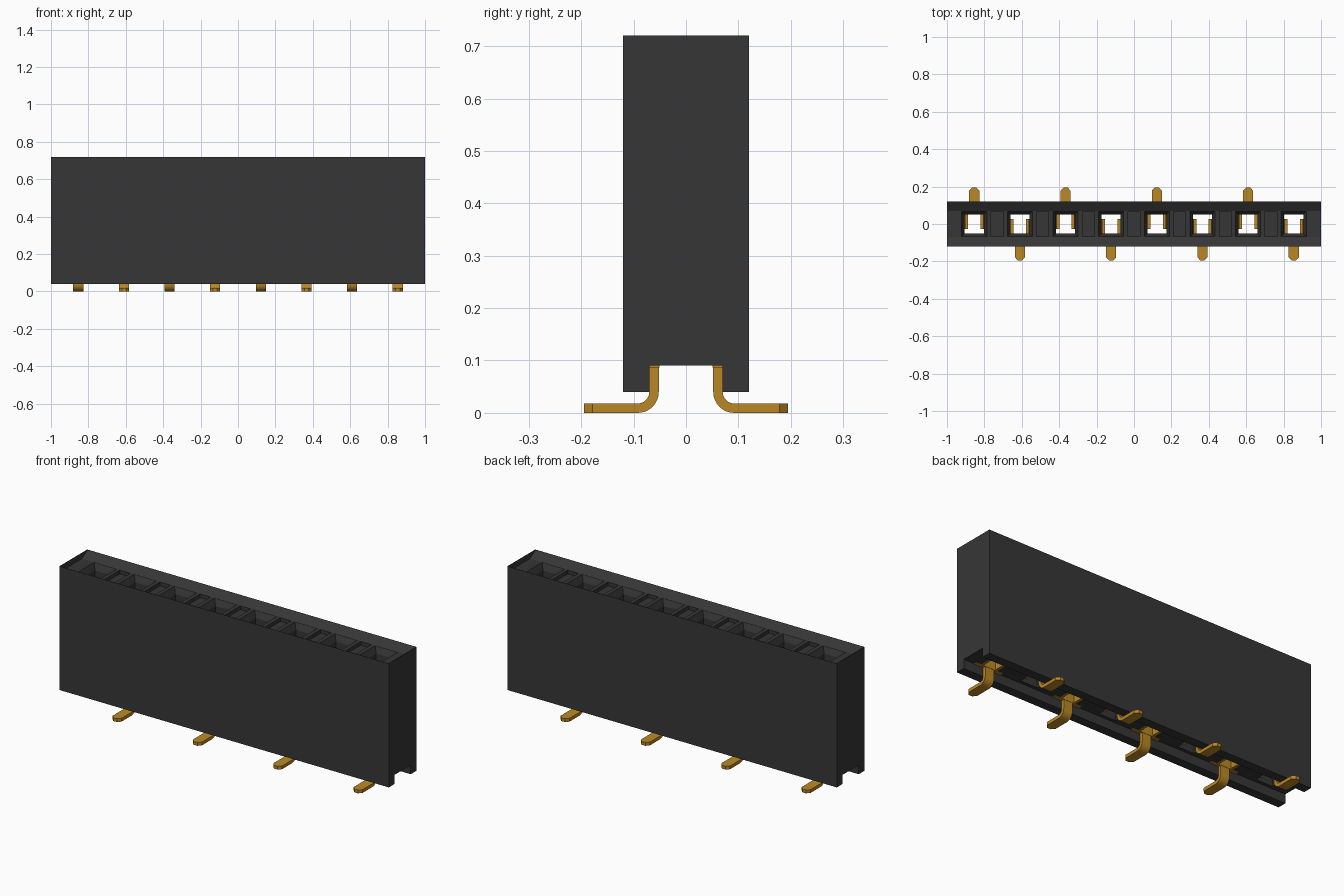
import bpy, bmesh, math
from mathutils import Vector

if "Cube" in bpy.data.objects:
    bpy.data.objects.remove(bpy.data.objects["Cube"], do_unlink=True)

PITCH, COUNT = 0.244, 8
CENTRES = [(i - (COUNT - 1) / 2) * PITCH for i in range(COUNT)]
FLOOR = 0.69


def material(name, rgb, rough):
    m = bpy.data.materials.new(name)
    m.use_nodes = True
    m.diffuse_color = (*rgb, 1)
    bsdf = m.node_tree.nodes["Principled BSDF"]
    bsdf.inputs["Base Color"].default_value = (*rgb, 1)
    bsdf.inputs["Roughness"].default_value = rough
    return m


black = material("black plastic", (0.037, 0.037, 0.037), 0.6)
gold = material("gold metal", (0.49, 0.245, 0.02), 0.5)


def add_prism(bm, first, second):
    """Solid between two matching polygon outlines."""
    a = [bm.verts.new(p) for p in first]
    b = [bm.verts.new(p) for p in second]
    bm.faces.new(a)
    bm.faces.new(b[::-1])
    for i in range(len(a)):
        j = (i + 1) % len(a)
        bm.faces.new((a[j], a[i], b[i], b[j]))


def rect(cx, cy, hx, hy, z):
    return [(cx + sx * hx, cy + sy * hy, z)
            for sx, sy in ((-1, -1), (1, -1), (1, 1), (-1, 1))]


def along_x(bm, outline, x0, x1):
    add_prism(bm, [(x0, y, z) for y, z in outline],
              [(x1, y, z) for y, z in outline])


def finish(bm, name, mat):
    bmesh.ops.recalc_face_normals(bm, faces=bm.faces[:])
    mesh = bpy.data.meshes.new(name)
    bm.to_mesh(mesh)
    bm.free()
    mesh.materials.append(mat)
    ob = bpy.data.objects.new(name, mesh)
    bpy.context.collection.objects.link(ob)
    return ob


# Housing with a channel along its underside
bm = bmesh.new()
half = [(0.07, 0.09), (0.07, 0.04), (0.12, 0.04), (0.12, 0.72)]
along_x(bm, half + [(-y, z) for y, z in reversed(half)], -1, 1)
housing = finish(bm, "housing", black)


def carve(name, bm):
    cutter = finish(bm, name, black)
    cutter.hide_render = True
    mod = housing.modifiers.new(name, "BOOLEAN")
    mod.operation, mod.solver, mod.object = "DIFFERENCE", "EXACT", cutter
    bpy.context.view_layer.objects.active = housing
    bpy.ops.object.modifier_apply(modifier=name)
    bpy.data.objects.remove(cutter, do_unlink=True)


# Shallow trough in the top, with sloping sides
bm = bmesh.new()
along_x(bm, [(-0.07, FLOOR), (0.07, FLOOR), (0.168, 0.75), (-0.168, 0.75)],
        -0.997, 0.997)
carve("top_trough", bm)

# Square through holes
bm = bmesh.new()
for x in CENTRES:
    add_prism(bm, rect(x, 0, 0.051, 0.052, 0), rect(x, 0, 0.051, 0.052, 0.8))
carve("contact_holes", bm)

# Chamfered entries
bm = bmesh.new()
for x in CENTRES:
    add_prism(bm, rect(x, 0, 0.048, 0.049, FLOOR - 0.04),
              rect(x, 0, 0.07, 0.07, FLOOR + 0.006))
carve("contact_entries", bm)

# Shallow pockets between the entries
bm = bmesh.new()
for x in CENTRES[:-1]:
    add_prism(bm, rect(x + PITCH / 2, 0, 0.032, 0.066, FLOOR - 0.02),
              rect(x + PITCH / 2, 0, 0.032, 0.066, FLOOR + 0.002))
carve("top_pockets", bm)


# Contacts, alternating to the back and to the front
def contact(name, x, side):
    bm = bmesh.new()
    w = 0.027
    # bent leg and foot
    arc = [math.radians(180 + 90 * i / 8) for i in range(9)]

    def bend(r):
        return [(0.092 + r * math.cos(a), 0.04 + r * math.sin(a)) for a in arc]

    outer = [(0.052, 0.2)] + bend(0.04) + [(0.178, 0), (0.195, 0)]
    inner = [(0.07, 0.2)] + bend(0.022) + [(0.178, 0.018), (0.195, 0.018)]
    rings = []
    for k, (o, i) in enumerate(zip(outer, inner)):
        h = 0.011 if k == len(outer) - 1 else w
        rings.append([bm.verts.new((x + sx * h, side * y, z))
                      for sx, (y, z) in ((-1, o), (1, o), (1, i), (-1, i))])
    for a, b in zip(rings, rings[1:]):
        for i in range(4):
            j = (i + 1) % 4
            bm.faces.new((a[i], a[j], b[j], b[i]))
    bm.faces.new(rings[0])
    bm.faces.new(rings[-1][::-1])
    # wide shoulder just proud of the channel roof
    add_prism(bm, rect(x, side * 0.06, 0.082, 0.0095, 0.087),
              rect(x, side * 0.06, 0.082, 0.0095, 0.2))
    # spring tines on both sides of the hole
    for s in (-1, 1):
        add_prism(bm, rect(x + s * 0.045, side * 0.012, 0.009, 0.04, 0.092),
                  rect(x + s * 0.041, side * 0.012, 0.008, 0.04, 0.58))
    ob = finish(bm, name, gold)
    bpy.ops.object.select_all(action="DESELECT")
    ob.select_set(True)
    bpy.context.view_layer.objects.active = ob
    bpy.ops.object.shade_smooth_by_angle(angle=math.radians(25))


for i, x in enumerate(CENTRES):
    contact(f"contact_{i + 1}", x, 1 if i % 2 == 0 else -1)
